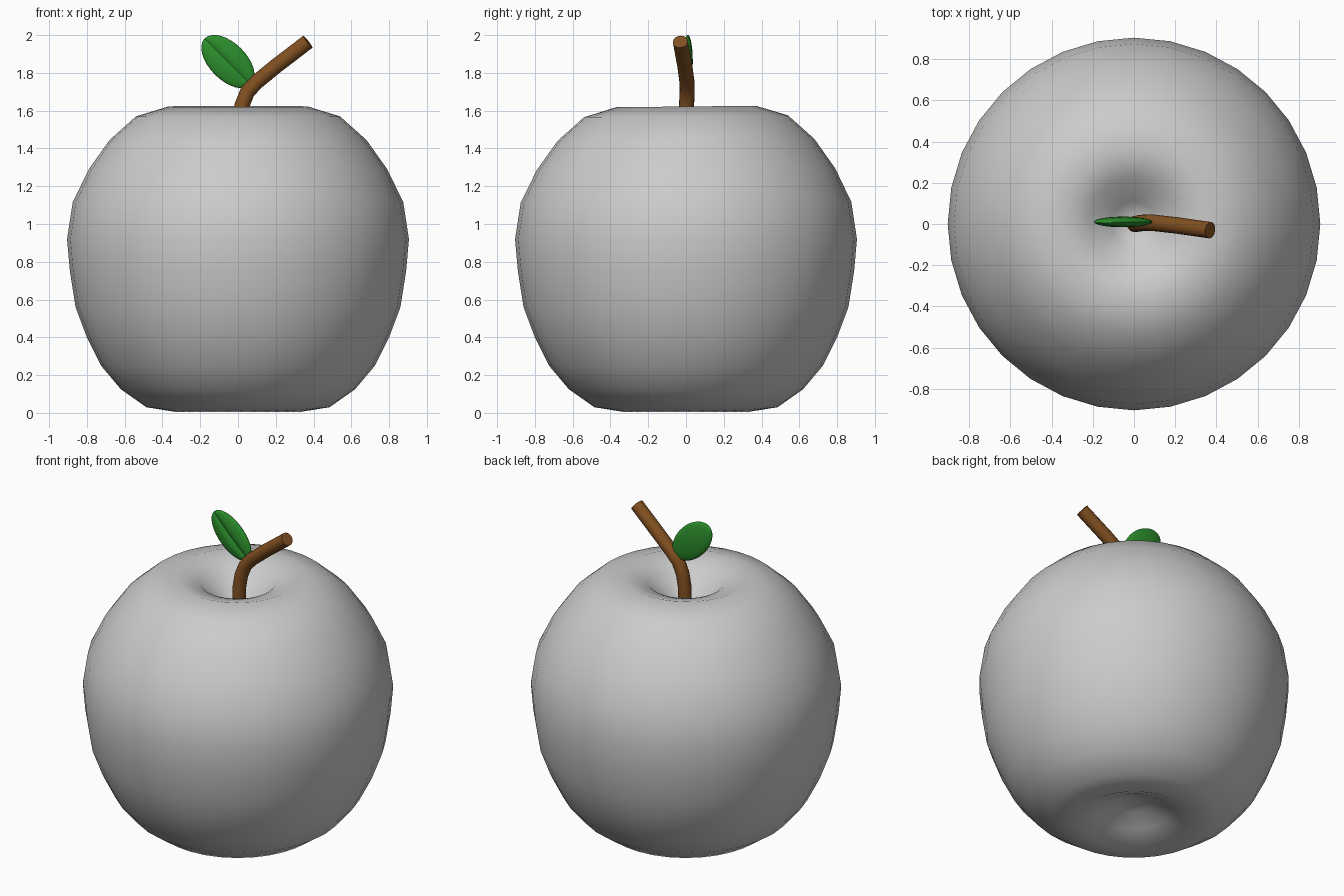
import bpy, bmesh, math
from mathutils import Matrix, Vector

if "Cube" in bpy.data.objects:
    bpy.data.objects.remove(bpy.data.objects["Cube"])


def material(name, rgb):
    m = bpy.data.materials.new(name)
    m.diffuse_color = (*rgb, 1)
    m.use_nodes = True
    m.node_tree.nodes["Principled BSDF"].inputs["Base Color"].default_value = m.diffuse_color
    return m


def add_object(name, bm, mat=None, angle=math.pi):
    bmesh.ops.recalc_face_normals(bm, faces=bm.faces)
    me = bpy.data.meshes.new(name)
    bm.to_mesh(me)
    bm.free()
    ob = bpy.data.objects.new(name, me)
    bpy.context.collection.objects.link(ob)
    if mat:
        me.materials.append(mat)
    bpy.ops.object.select_all(action='DESELECT')
    ob.select_set(True)
    bpy.context.view_layer.objects.active = ob
    bpy.ops.object.shade_smooth_by_angle(angle=angle)
    return ob


# Apple body: lathed profile with dimples at both ends
profile = [(0, 0.13), (0.1, 0.115), (0.21, 0.06), (0.33, 0.005), (0.485, 0.03),
           (0.62, 0.125), (0.725, 0.25), (0.80, 0.40), (0.86, 0.56),
           (0.89, 0.75), (0.905, 0.92), (0.875, 1.115), (0.79, 1.29),
           (0.68, 1.445), (0.54, 1.57), (0.37, 1.622), (0.22, 1.575),
           (0.11, 1.46), (0, 1.40)]
bm = bmesh.new()
vs = [bm.verts.new((r, 0, z)) for r, z in profile]
es = [bm.edges.new(p) for p in zip(vs, vs[1:])]
bmesh.ops.spin(bm, geom=vs + es, axis=(0, 0, 1), cent=(0, 0, 0),
               steps=32, angle=2 * math.pi)
bmesh.ops.remove_doubles(bm, verts=bm.verts, dist=1e-4)
for v in bm.verts:                       # slight lean of the crown
    v.co.z += 0.014 * v.co.y * max(0, v.co.z - 0.9)
add_object("apple_body", bm)

# Stem: round section swept along a bent path
path = [Vector(p) for p in [(0.005, 0, 1.38), (0.01, 0, 1.55), (0.022, 0.003, 1.63),
                            (0.05, 0.006, 1.70), (0.1, 0.005, 1.753),
                            (0.2, -0.006, 1.835), (0.37, -0.03, 1.965)]]
bm = bmesh.new()
rings, n = [], 16
for i, p in enumerate(path):
    t = (path[min(i + 1, len(path) - 1)] - path[max(i - 1, 0)]).normalized()
    side = t.cross(Vector((0, 1, 0))).normalized()
    up = side.cross(t)
    rings.append([bm.verts.new(p + 0.04 * (math.cos(a) * side + math.sin(a) * up))
                  for a in (2 * math.pi * k / n for k in range(n))])
for a, b in zip(rings, rings[1:]):
    for k in range(n):
        bm.faces.new((a[k], a[(k + 1) % n], b[(k + 1) % n], b[k]))
bm.faces.new(rings[0])
bm.faces.new(rings[-1])
add_object("stem", bm, material("stem_brown", (0.22, 0.08, 0.015)), math.radians(40))

# Leaf: flattened ellipsoid with a crease along the front midrib
bm = bmesh.new()
bmesh.ops.create_uvsphere(bm, u_segments=24, v_segments=16, radius=1)
for v in bm.verts:
    if abs(v.co.x) < 0.01 and v.co.y < -0.1:
        v.co.y *= 0.45
xf = (Matrix.Translation((-0.053, 0.01, 1.86)) @ Matrix.Rotation(math.radians(-45), 4, 'Y')
      @ Matrix.Diagonal((0.098, 0.026, 0.174, 1)))
bm.transform(xf)
add_object("leaf", bm, material("leaf_green", (0.025, 0.27, 0.025)), math.radians(40))
